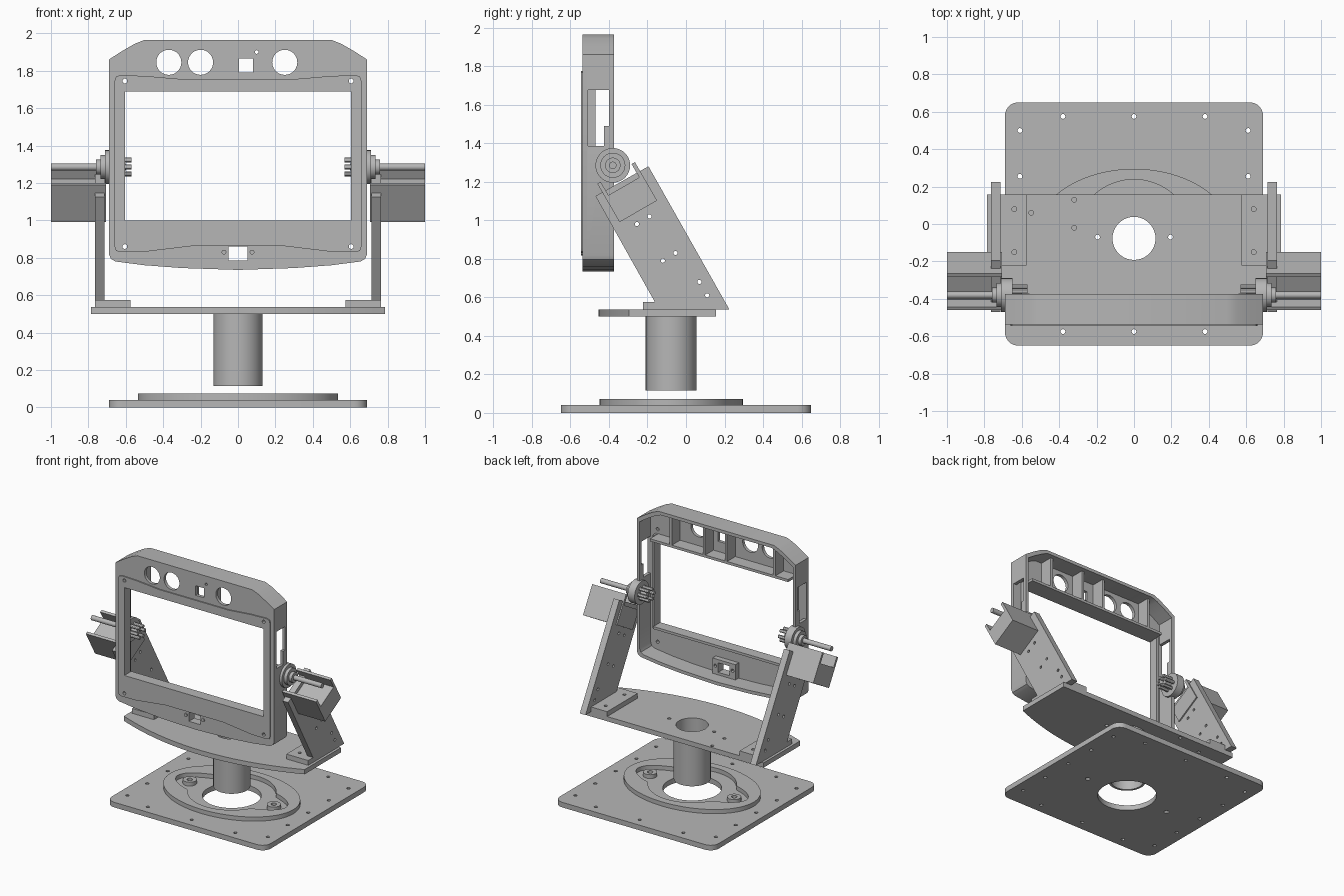
import bpy, bmesh
from math import cos, sin, pi, sqrt
from mathutils import Matrix

if "Cube" in bpy.data.objects:
    bpy.data.objects.remove(bpy.data.objects["Cube"])

grey = bpy.data.materials.new("light_grey")
grey.use_nodes = True
COLOR = (0.47, 0.47, 0.47, 1)
grey.diffuse_color = COLOR
grey.node_tree.nodes["Principled BSDF"].inputs["Base Color"].default_value = COLOR

# Columns map the profile's u, v and depth to world axes
AXES = {
    "x": Matrix(((0, 0, 1, 0), (1, 0, 0, 0), (0, 1, 0, 0), (0, 0, 0, 1))),
    "y": Matrix(((1, 0, 0, 0), (0, 0, 1, 0), (0, 1, 0, 0), (0, 0, 0, 1))),
    "z": Matrix.Identity(4),
}


def prism(name, axis, lo, hi, *loops):
    """Extrude an outline (first loop) with holes (other loops) along an axis."""
    curve = bpy.data.curves.new(name, "CURVE")
    curve.dimensions = "2D"
    curve.fill_mode = "BOTH"
    curve.extrude = (hi - lo) / 2
    for loop in loops:
        spline = curve.splines.new("POLY")
        spline.points.add(len(loop) - 1)
        for p, (u, v) in zip(spline.points, loop):
            p.co = (u, v, 0, 1)
        spline.use_cyclic_u = True
    temp = bpy.data.objects.new(name + "_profile", curve)
    bpy.context.collection.objects.link(temp)
    bpy.context.view_layer.update()
    mesh = bpy.data.meshes.new_from_object(temp.evaluated_get(bpy.context.evaluated_depsgraph_get()))
    bpy.data.objects.remove(temp)
    bm = bmesh.new()
    bm.from_mesh(mesh)
    bmesh.ops.translate(bm, verts=bm.verts, vec=(0, 0, (lo + hi) / 2))
    bmesh.ops.transform(bm, matrix=AXES[axis], verts=bm.verts)
    bmesh.ops.remove_doubles(bm, verts=bm.verts, dist=0.0001)
    bmesh.ops.recalc_face_normals(bm, faces=bm.faces)
    bm.to_mesh(mesh)
    bm.free()
    mesh.name = name
    mesh.materials.clear()
    mesh.materials.append(grey)
    obj = bpy.data.objects.new(name, mesh)
    bpy.context.collection.objects.link(obj)
    return obj


def circle(u, v, r, n=40, ry=None):
    return [(u + r * cos(2 * pi * i / n), v + (ry or r) * sin(2 * pi * i / n)) for i in range(n)]


def dot(u, v, r=0.013):
    return circle(u, v, r, 12)


def rect(u0, u1, v0, v1):
    return [(u0, v0), (u1, v0), (u1, v1), (u0, v1)]


def rounded(w, h, r, n=6):
    pts = []
    for k, (su, sv) in enumerate([(1, 1), (-1, 1), (-1, -1), (1, -1)]):
        for i in range(n + 1):
            a = (k + i / n) * pi / 2
            pts.append((su * (w - r) + r * cos(a), sv * (h - r) + r * sin(a)))
    return pts


def mirrored(half):
    """Close a right-hand half profile across u = 0."""
    return half + [(-u, v) for u, v in reversed(half) if u > 0]


def cut(obj, cutter):
    mod = obj.modifiers.new("cut", "BOOLEAN")
    mod.operation, mod.solver, mod.object = "DIFFERENCE", "EXACT", cutter
    bpy.context.view_layer.objects.active = obj
    bpy.ops.object.modifier_apply(modifier=mod.name)
    bpy.data.objects.remove(cutter)


# Base plate with mounting holes
CY = -0.077
holes = [dot(s * 0.61, y) for s in (-1, 1) for y in (-0.5, -0.255, 0, 0.255, 0.5)]
holes += [dot(x, s * 0.575) for s in (-1, 1) for x in (-0.38, 0, 0.38)]
holes += [dot(s * 0.365, CY, 0.018) for s in (-1, 1)]
prism("base_plate", "z", 0, 0.04, rounded(0.69, 0.65, 0.07), circle(0, CY, 0.21), *holes)

# Oval guide ring with a round recess widened by two side lobes
recess = []
for i in range(96):
    c, s = cos(2 * pi * i / 96), sin(2 * pi * i / 96)
    r = max(0.315, 1 / sqrt((c / 0.47) ** 2 + (s / 0.19) ** 2))
    recess.append((r * c, CY + r * s))
prism("guide_ring", "z", 0.04, 0.073, circle(0, CY, 0.535, 72, 0.372), recess)
for side, s in (("left", 1), ("right", -1)):
    prism(side + "_washer", "z", 0.04, 0.07, circle(s * 0.365, CY, 0.05), circle(s * 0.365, CY, 0.02, 20))

# Column and swivel plate with a bowed front edge
prism("column", "z", 0.115, 0.5, circle(0, CY, 0.132), circle(0, CY, 0.115))
bow = [(0.785 * (1 - i / 12), -0.455 + 0.16 * (1 - i / 12) ** 2) for i in range(13)]
plate_holes = [dot(s * 0.195, -0.07) for s in (-1, 1)]
plate_holes += [dot(-0.32, 0.13), dot(-0.32, -0.02), dot(-0.55, 0.06)]
prism("swivel_plate", "z", 0.5, 0.537, mirrored([(0.785, 0.157)] + bow),
      circle(0, CY, 0.115), *plate_holes)

# Arms, feet, motor housings and pivots on both sides
PY, PZ = -0.38, 1.285
arm = [(-0.14, 0.537), (0.225, 0.537), (-0.195, 1.28), (-0.47, 1.125)]
arm_holes = [dot(y, z, 0.011) for y, z in ((-0.19, 1.02), (-0.255, 0.98), (-0.055, 0.83),
                                         (-0.12, 0.79), (0.07, 0.68), (0.11, 0.61))]
channel = [(0, 0), (0.225, 0), (0.225, 0.23), (0.205, 0.23),
           (0.205, 0.15), (0.02, 0.15), (0.02, 0.23), (0, 0.23)]
housing = [(-0.345 + 0.866 * a - 0.5 * b, 0.99 + 0.5 * a + 0.866 * b) for a, b in channel]
pivot = [("flange", 0.65, 0.71, 0.09), ("collar", 0.71, 0.735, 0.065),
         ("bearing", 0.735, 0.76, 0.04), ("shaft", 0.6, 1.0, 0.019)]

for side, s in (("left", 1), ("right", -1)):
    def part(name, x0, x1, *loops):
        prism(f"{side}_{name}", "x", min(s * x0, s * x1), max(s * x0, s * x1), *loops)

    part("arm", 0.715, 0.765, arm, *arm_holes)
    part("motor_housing", 0.705, 1.0, housing)
    for name, x0, x1, r in pivot:
        part(name, x0, x1, circle(PY, PZ, r, 32))
    for i in range(6):
        a = i * pi / 3
        part(f"pivot_pin_{i + 1}", 0.57, 0.66, dot(PY + 0.043 * cos(a), PZ + 0.043 * sin(a)))
    prism(side + "_foot", "z", 0.537, 0.575,
          rect(*sorted((s * 0.575, s * 0.765)), -0.222, 0.157),
          dot(s * 0.64, 0.08), dot(s * 0.64, -0.15))

# Display frame: shell wall, front panel and thin bezel
half = [(0, 1.965), (0.5, 1.965), (0.55, 1.945), (0.62, 1.905), (0.69, 1.86), (0.69, 0.82),
        (0.68, 0.795), (0.655, 0.78), (0.5, 0.76), (0.3, 0.745), (0, 0.735)]


def outline(d):
    return mirrored([(u * (1 - d / 0.69), 1.35 + (v - 1.35) * (1 - d / 0.615)) for u, v in half])


wall = prism("frame_wall", "y", -0.515, -0.375, outline(0), outline(0.025))
for y1, z0, z1 in ((-0.40, 1.49, 1.675), (-0.425, 1.385, 1.495)):
    cut(wall, prism("side_cutter", "x", -0.8, 0.8, rect(-0.51, y1, z0, z1)))

window = rect(-0.605, 0.605, 1.0, 1.69)
sensor_holes = [circle(x, 1.845, 0.067) for x in (-0.37, -0.2, 0.25)]
sensor_holes += [rect(0.005, 0.08, 1.79, 1.865), dot(0.1, 1.9, 0.01)]
screws = [dot(s * 0.605, z) for s in (-1, 1) for z in (0.86, 1.745)]
port = [rect(-0.05, 0.05, 0.785, 0.86), dot(-0.075, 0.83), dot(0.075, 0.83)]
prism("front_panel", "y", -0.537, -0.512, outline(0), window, *sensor_holes, *screws, *port)

bezel = [(0, 1.755), (0.3, 1.755), (0.5, 1.772), (0.63, 1.776), (0.652, 1.768), (0.66, 1.745),
         (0.66, 0.86), (0.652, 0.837), (0.63, 0.83), (0.5, 0.832), (0.25, 0.862), (0, 0.862)]
prism("bezel", "y", -0.546, -0.537, mirrored(bezel), window, *screws, *port[1:])

# Inner rails, ribs and port bracket behind the panel
prism("top_rail", "y", -0.513, -0.41, rect(-0.6, 0.6, 1.69, 1.71))
prism("bottom_rail", "y", -0.513, -0.46, rect(-0.61, 0.61, 0.98, 1.0))
for side, s in (("left", 1), ("right", -1)):
    prism(side + "_rail", "y", -0.513, -0.47, rect(*sorted((s * 0.605, s * 0.62)), 0.98, 1.71))
for i, x in enumerate((-0.48, -0.06, 0.13, 0.42)):
    prism(f"sensor_rib_{i + 1}", "y", -0.513, -0.41, rect(x - 0.01, x + 0.01, 1.71, 1.945))
prism("port_bracket", "y", -0.513, -0.47, rect(-0.1, 0.1, 0.765, 0.885), *port)

# Smooth round surfaces, keep edges sharp
bpy.ops.object.select_all(action="DESELECT")
for obj in bpy.context.collection.objects:
    if obj.type == "MESH" and obj.data.materials and obj.data.materials[0] == grey:
        obj.select_set(True)
        bpy.context.view_layer.objects.active = obj
bpy.ops.object.shade_smooth_by_angle()
